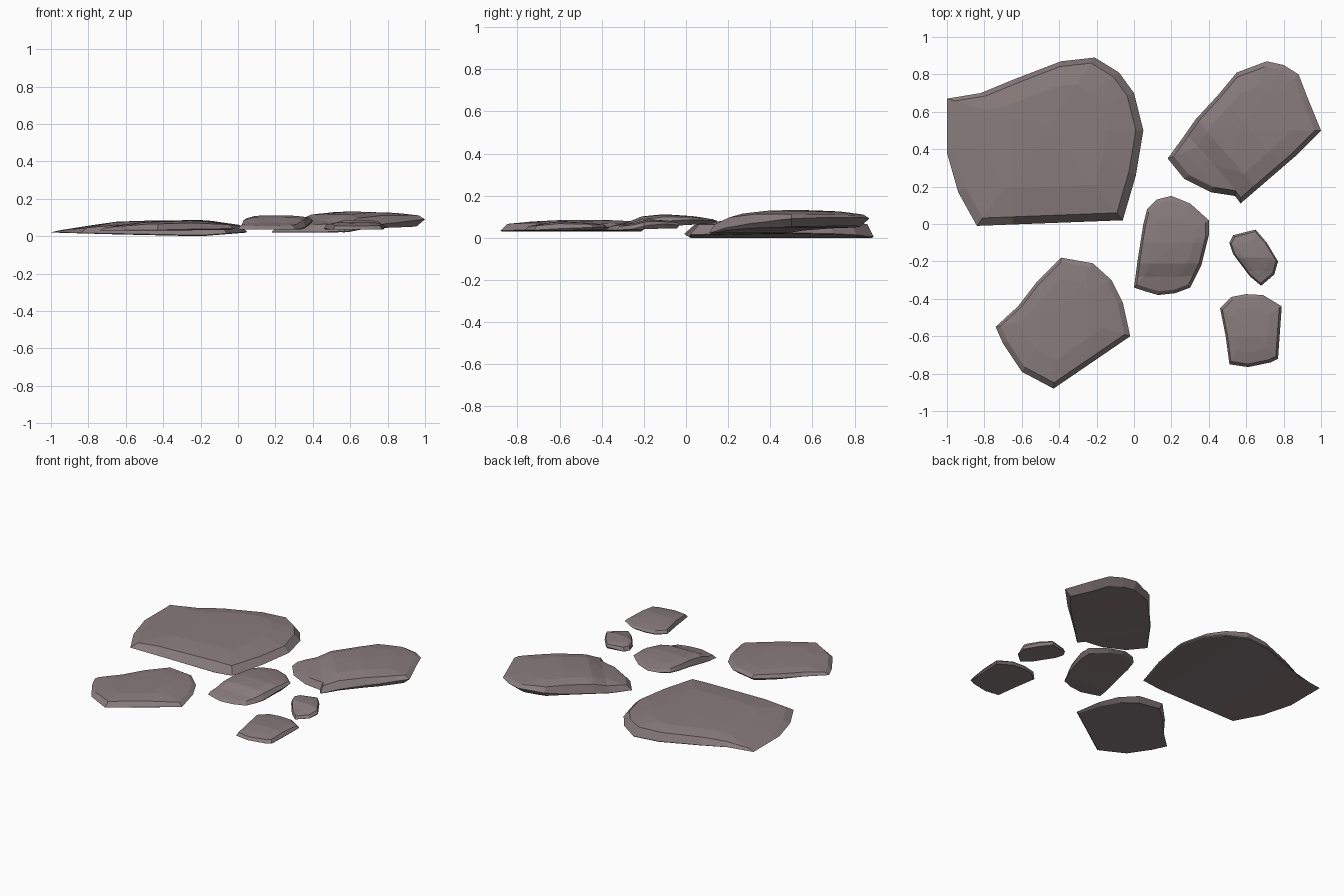
import bpy, bmesh
from mathutils import Vector

cube = bpy.data.objects.get("Cube")
if cube:
    bpy.data.objects.remove(cube)

stone_grey = bpy.data.materials.new("stone_grey")
stone_grey.use_nodes = True
colour = (0.25, 0.2, 0.205, 1)
stone_grey.diffuse_color = colour
stone_grey.node_tree.nodes["Principled BSDF"].inputs["Base Color"].default_value = colour


def heights(profile, t):
    """Top and underside height at distance t along the slab."""
    t = min(max(t, profile[0][0]), profile[-1][0])
    for (a, top_a, low_a), (b, top_b, low_b) in zip(profile, profile[1:]):
        if t <= b:
            k = (t - a) / (b - a)
            return top_a + (top_b - top_a) * k, low_a + (low_b - low_a) * k


def stone(name, outline, axis, profile, undercut=(0, 0), lift=0.0):
    """Slab from rings of its outline; z holds a 0..1 thickness fraction until the end."""
    bm = bmesh.new()
    points = [Vector((x, y, 0)) for x, y in outline]
    centre = sum(points, Vector()) / len(points)
    under = Vector((*undercut, 0))
    lifts = [lift * max(0, (p - centre).normalized().dot(under)) for p in points]

    def ring(scale, fraction):
        verts = []
        for p, rise in zip(points, lifts):
            s = scale(rise)
            h = fraction(rise)
            co = centre.lerp(p, s)
            verts.append(bm.verts.new((co.x, co.y, h)))
        return verts

    rings = [
        ring(lambda r: 0.985 - 0.2 * r, lambda r: 0.0),
        ring(lambda r: 1.0, lambda r: 0.06 + r),
        ring(lambda r: 0.92, lambda r: 0.72 + 0.2 * r),
        ring(lambda r: 0.62, lambda r: 0.95),
    ]
    n = len(points)
    bm.faces.new(rings[0][::-1])
    for low, high in zip(rings, rings[1:]):
        for i in range(n):
            j = (i + 1) % n
            bm.faces.new((low[i], low[j], high[j], high[i]))
    peak = bm.verts.new((centre.x, centre.y, 1))
    for i in range(n):
        bm.faces.new((rings[-1][i], rings[-1][(i + 1) % n], peak))
    # crease lines across the slab
    direction = Vector((*axis, 0))
    for t, _, _ in profile[1:-1]:
        bmesh.ops.bisect_plane(bm, geom=bm.verts[:] + bm.edges[:] + bm.faces[:],
                               plane_co=direction * t, plane_no=direction, dist=0.0005)
    for v in bm.verts:
        top, low = heights(profile, v.co.x * axis[0] + v.co.y * axis[1])
        v.co.z = low + (top - low) * v.co.z
    bmesh.ops.recalc_face_normals(bm, faces=bm.faces[:])
    mesh = bpy.data.meshes.new(name)
    bm.to_mesh(mesh)
    bm.free()
    mesh.materials.append(stone_grey)
    bpy.context.collection.objects.link(bpy.data.objects.new(name, mesh))


along_x, along_y, diagonal = (1, 0), (0, 1), (0.75, 0.66)

# Broad slab at the back
stone("large_stone",
      [(-.84, -.01), (-.06, .02), (.01, .26), (.05, .5), (0, .7), (-.08, .81), (-.21, .89),
       (-.39, .87), (-.65, .77), (-.82, .7), (-1, .67), (-1, .38), (-.94, .17)],
      along_x, [(-1, .03, .02), (-.65, .08, .01), (-.2, .09, 0), (.05, .075, .02)])

# Stepped slab with a raised far end
stone("stepped_stone",
      [(.57, .11), (.86, .36), (1, .5), (.93, .67), (.88, .8), (.8, .85), (.71, .87),
       (.55, .81), (.45, .69), (.33, .56), (.26, .46), (.18, .35), (.27, .24), (.41, .17), (.54, .15)],
      diagonal, [(.36, .06, .02), (.45, .08, .02), (.53, .087, .022), (.62, .12, .035),
                 (.8, .133, .045), (1, .128, .05), (1.2, .115, .06)], (.8, .6), .6)

# Corner slab at the front
stone("front_stone",
      [(-.43, -.88), (-.02, -.6), (-.06, -.42), (-.12, -.3), (-.22, -.21), (-.39, -.18),
       (-.52, -.31), (-.62, -.44), (-.74, -.55), (-.7, -.64), (-.6, -.79)],
      along_x, [(-.74, .05, .03), (-.5, .077, .03), (-.25, .086, .032), (-.02, .07, .035)],
      (.5, .85), .5)

# Wavy stone in the middle
stone("middle_stone",
      [(0, -.34), (.06, -.36), (.13, -.38), (.22, -.37), (.3, -.34), (.36, -.22), (.4, -.06),
       (.4, .02), (.3, .11), (.2, .15), (.12, .13), (.07, .08), (.05, 0), (.02, -.19)],
      along_y, [(-.38, .06, .035), (-.28, .075, .035), (-.21, .103, .042), (-.1, .112, .055),
                (.03, .105, .062), (.15, .09, .07)], (.6, .8), .5)

# Two small stones on the left
stone("pebble",
      [(.62, -.28), (.68, -.33), (.75, -.27), (.77, -.2), (.71, -.1), (.65, -.03),
       (.53, -.06), (.51, -.1), (.53, -.16)],
      along_y, [(-.33, .06, .035), (-.25, .07, .038), (-.18, .088, .042), (-.03, .08, .045)],
      (.7, .7), .5)
stone("small_stone",
      [(.51, -.75), (.61, -.765), (.73, -.74), (.77, -.72), (.79, -.44), (.69, -.38),
       (.6, -.375), (.52, -.39), (.46, -.45), (.49, -.6)],
      along_y, [(-.77, .06, .035), (-.6, .078, .035), (-.37, .068, .038)], (.3, .95), .4)
